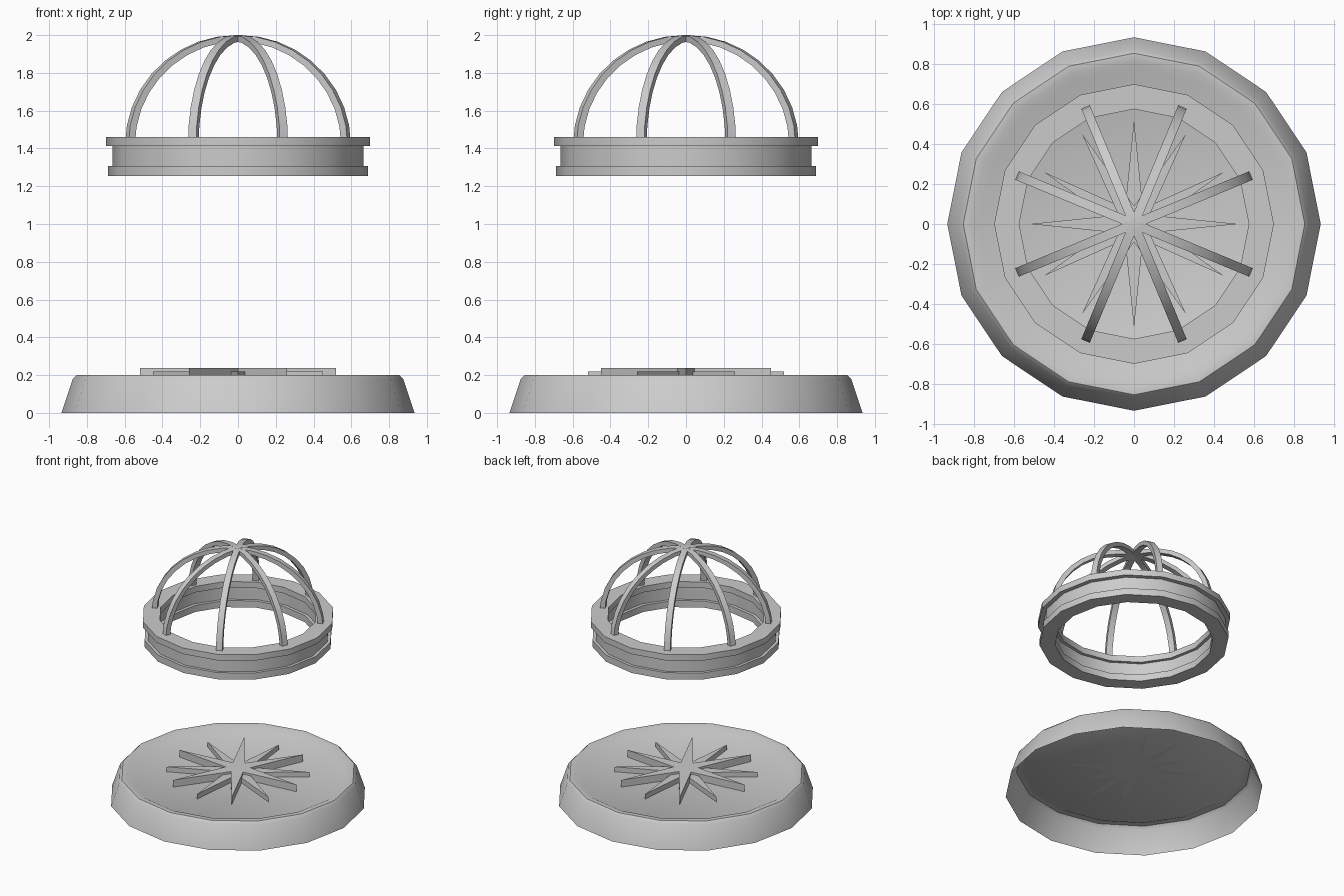
import bpy, bmesh
from math import sin, cos, pi, radians

if "Cube" in bpy.data.objects:
    bpy.data.objects.remove(bpy.data.objects["Cube"])

SIDES = 16


def finish(name, bm, smooth=True):
    bmesh.ops.remove_doubles(bm, verts=bm.verts, dist=1e-5)
    bmesh.ops.recalc_face_normals(bm, faces=bm.faces)
    me = bpy.data.meshes.new(name)
    bm.to_mesh(me)
    bm.free()
    ob = bpy.data.objects.new(name, me)
    bpy.context.collection.objects.link(ob)
    bpy.ops.object.select_all(action='DESELECT')
    ob.select_set(True)
    bpy.context.view_layer.objects.active = ob
    if smooth:
        bpy.ops.object.shade_smooth_by_angle(angle=radians(30))
    return ob


def lathe(name, profile, closed=False):
    """Turn an (r, z) profile around z; an open profile is capped at its end."""
    bm = bmesh.new()
    rings = [[bm.verts.new((r * cos(2 * pi * i / SIDES), r * sin(2 * pi * i / SIDES), z))
              for i in range(SIDES)] for r, z in profile]
    pairs = list(zip(rings, rings[1:]))
    if closed:
        pairs.append((rings[-1], rings[0]))
    for a, b in pairs:
        for i in range(SIDES):
            j = (i + 1) % SIDES
            bm.faces.new((a[i], a[j], b[j], b[i]))
    if not closed:
        bm.faces.new(rings[-1])
    return finish(name, bm)


def star(name, offset, top, outer=0.52, inner=0.09, bottom=0.18):
    """Six-pointed flat star with straight sides."""
    bm = bmesh.new()
    pts = []
    for i in range(12):
        r = inner if i % 2 else outer
        a = offset + i * pi / 6
        pts.append(bm.verts.new((r * cos(a), r * sin(a), bottom)))
    face = bm.faces.new(pts)
    ext = bmesh.ops.extrude_face_region(bm, geom=[face], use_keep_orig=True)
    for v in ext['geom']:
        if isinstance(v, bmesh.types.BMVert):
            v.co.z = top
    return finish(name, bm, smooth=False)


def rib(name, ang, steps=9, half=0.023):
    """Curved rectangular bar from the ring up to the crown."""
    bm = bmesh.new()
    secs = []
    for k in range(steps + 1):
        t = pi / 2 * k / steps
        sec = []
        for r, h, w in ((0.637, 0.58, -half), (0.637, 0.58, half),
                        (0.600, 0.548, half), (0.600, 0.548, -half)):
            d, z = r * cos(t), 1.42 + h * sin(t)
            sec.append(bm.verts.new((d * cos(ang) - w * sin(ang), d * sin(ang) + w * cos(ang), z)))
        secs.append(sec)
    for a, b in zip(secs, secs[1:]):
        for i in range(4):
            j = (i + 1) % 4
            bm.faces.new((a[i], a[j], b[j], b[i]))
    bm.faces.new(secs[0])
    bm.faces.new(secs[-1])
    return finish(name, bm)


# Base: hollow tapered plinth with a rim and slightly sunken floor
base = lathe("base", [(0.935, 0), (0.875, 0.18), (0.855, 0.2), (0.815, 0.2), (0.775, 0.18)])
# The open underside defeats automatic normals, so make the floor face up
me = base.data
if max(me.polygons, key=lambda p: p.area).normal.z < 0:
    me.flip_normals()

# Compass-like floor ornament: two six-pointed stars
star("tall_star", 0, 0.237)
star("short_star", pi / 6, 0.22)

# Ring with flanges
lathe("dome_ring", [(0.70, 1.46), (0.70, 1.412), (0.665, 1.412), (0.665, 1.308),
                    (0.688, 1.308), (0.688, 1.255), (0.575, 1.255), (0.575, 1.308),
                    (0.60, 1.308), (0.60, 1.412), (0.575, 1.412), (0.575, 1.46)], closed=True)

# Dome ribs
for n in range(8):
    rib(f"dome_rib_{n + 1}", pi / 8 + n * pi / 4)
